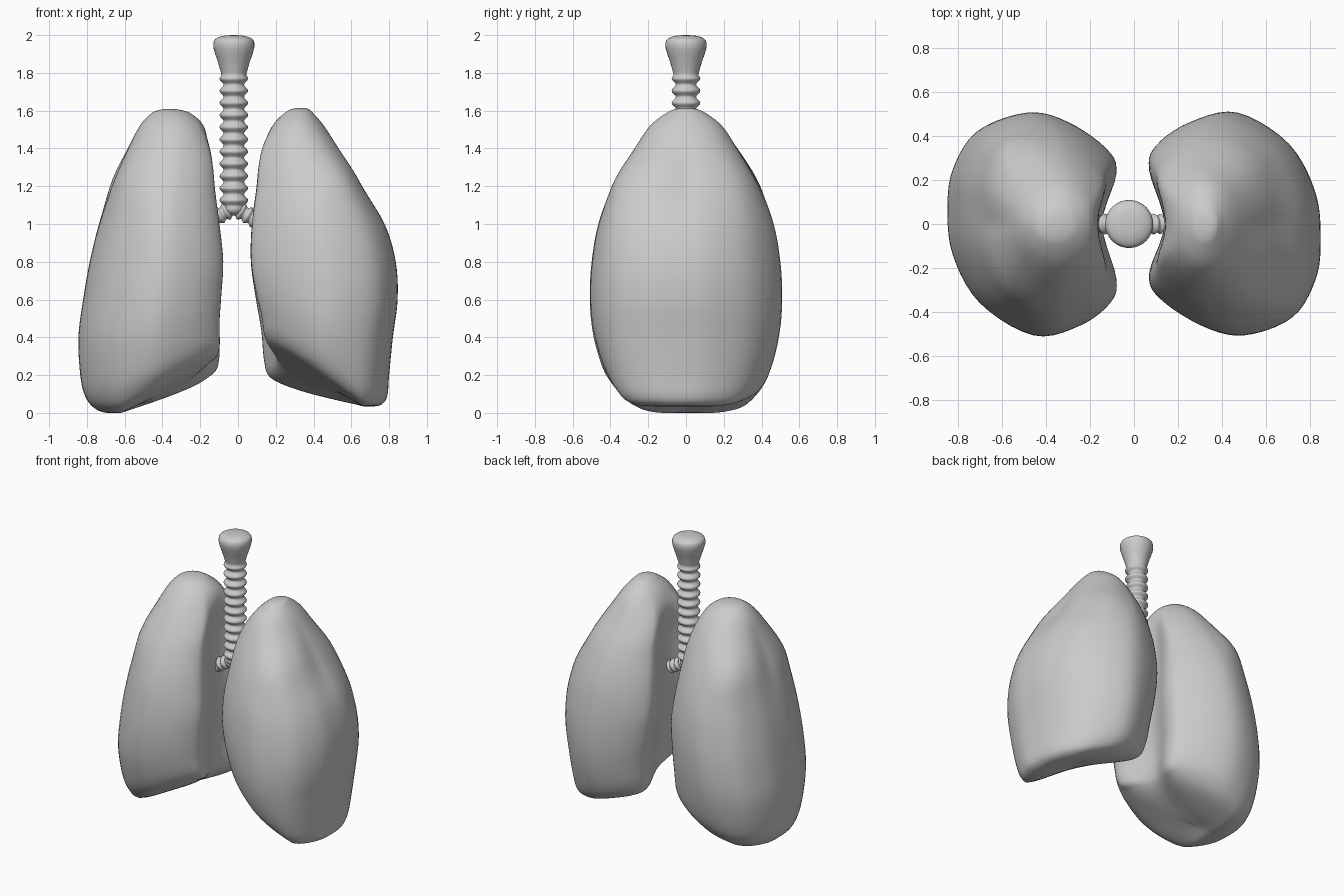
import bpy, bmesh, math
from mathutils import Vector, Matrix

if "Cube" in bpy.data.objects:
    bpy.data.objects.remove(bpy.data.objects["Cube"])


def spline(pts, steps, closed=False):
    """Catmull-Rom curve through tuples of any size."""
    n, out = len(pts), []
    pick = (lambda i: pts[i % n]) if closed else (lambda i: pts[min(max(i, 0), n - 1)])
    for i in range(n if closed else n - 1):
        quad = [pick(i + k) for k in (-1, 0, 1, 2)]
        for s in range(steps):
            t = s / steps
            out.append(tuple(0.5 * (2 * b + (c - a) * t + (2 * a - 5 * b + 4 * c - d) * t * t
                                    + (3 * b - a - 3 * c + d) * t ** 3)
                             for a, b, c, d in zip(*quad)))
    if not closed:
        out.append(tuple(pts[-1]))
    return out


def smooth(t):
    t = min(max(t, 0), 1)
    return t * t * (3 - 2 * t)


def loft(name, rings):
    """Skin a stack of equal rings and cap both ends."""
    bm = bmesh.new()
    rows = [[bm.verts.new(p) for p in ring] for ring in rings]
    n = len(rows[0])
    for a, b in zip(rows, rows[1:]):
        for i in range(n):
            j = (i + 1) % n
            bm.faces.new((a[i], a[j], b[j], b[i]))
    bm.faces.new(rows[0])
    bm.faces.new(rows[-1])
    bmesh.ops.recalc_face_normals(bm, faces=bm.faces)
    for f in bm.faces:
        f.smooth = True
    me = bpy.data.meshes.new(name)
    bm.to_mesh(me)
    bm.free()
    ob = bpy.data.objects.new(name, me)
    bpy.context.collection.objects.link(ob)
    return ob


def lathe(name, profile, start, direction, n=32):
    """Revolve (radius, distance) pairs about an axis."""
    rot = Vector(direction).to_track_quat('Z', 'Y').to_matrix().to_4x4()
    m = Matrix.Translation(start) @ rot
    return loft(name, [[m @ Vector((r * math.cos(k * math.tau / n), r * math.sin(k * math.tau / n), d))
                        for k in range(n)] for r, d in profile])


# Lung cross-section: u runs from inner to outer side, v from front to back
outline = spline([(1, -.15), (.97, .28), (.81, .72), (.5, 1), (.23, .92), (.04, .72), (0, .5),
                  (.09, 0), (0, -.46), (.06, -.68), (.3, -.92), (.54, -1), (.83, -.84),
                  (.97, -.5)], 5, True)


def lung(name, side, sections, reach, lift_front, lift_back):
    rings = []
    for z, x_in, x_out, half_y in spline(sections, 5):
        ring = []
        round_off = smooth((z - 1.25) / .33)          # oval towards the tip
        bulge = .11 * math.exp(-((z - 1.27) / .17) ** 2)  # full shoulders
        for u, v in outline:
            a, b = 2 * u - 1, -side * v if side < 0 else v
            b = -v if side < 0 else v
            ang = math.atan2(b, a)
            a += (math.cos(ang) - a) * round_off
            b += (math.sin(ang) - b) * round_off
            if a > 0:
                k = 1 + bulge * abs(math.sin(2 * ang))
                a, b = a * k, b * k
            x = x_in + (a + 1) / 2 * (x_out - x_in)
            y = b * half_y
            # Raise the underside towards the middle of the chest
            m = min(max((reach - x) / (reach - .15), 0), 1)
            f = smooth((.3 - y) / .65)
            lift = (lift_back + (lift_front - lift_back) * f) * m * max(0, 1 - z / .9) ** 2
            ring.append((side * x, y, z + lift))
        rings.append(ring)
    return loft(name, rings)


# Sections: height, inner x, outer x, half depth
lung("lung_left_of_view", -1, [
    (.01, .55, .57, .01), (0, .40, .69, .16), (.025, .23, .76, .31), (.09, .13, .81, .39),
    (.2, .10, .835, .445), (.4, .10, .845, .49), (.6, .09, .82, .505), (.8, .08, .785, .495),
    (1.0, .10, .735, .46), (1.2, .125, .665, .385), (1.4, .14, .58, .27), (1.52, .18, .52, .18),
    (1.585, .25, .46, .10), (1.605, .31, .41, .05), (1.61, .36, .37, .006)], .62, .25, .14)

lung("lung_right_of_view", 1, [
    (.05, .52, .54, .01), (.035, .42, .70, .17), (.045, .28, .76, .31), (.09, .17, .79, .39),
    (.2, .14, .80, .445), (.4, .125, .82, .49), (.6, .095, .845, .505), (.8, .07, .835, .495),
    (1.0, .075, .775, .46), (1.2, .10, .645, .385), (1.4, .12, .53, .27), (1.52, .18, .455, .19),
    (1.59, .25, .395, .10), (1.61, .29, .37, .05), (1.615, .33, .34, .006)], .66, .38, .12)

# Windpipe: ringed tube with a flared, domed top and a rounded foot
tube = [(.004, 1.045), (.035, 1.052), (.055, 1.068)]
for i in range(89):
    z = 1.085 + i * .7 / 88
    tube.append((.065 + .011 * math.cos((z - 1.125) / .0645 * math.tau), z))
tube += spline([(.068, 1.80), (.082, 1.85), (.102, 1.91), (.109, 1.945), (.104, 1.972),
                (.085, 1.987), (.05, 1.997), (.004, 2.0)], 4)
lathe("windpipe", tube, (-.022, 0, 0), (0, 0, 1))

# Two short ringed branches into the lungs
for name, side in (("branch_left_of_view", -1), ("branch_right_of_view", 1)):
    length = .155
    prof = [(.004, 0)]
    for i in range(41):
        d = length * i / 40
        prof.append((.041 + .006 * math.cos(d / .04 * math.tau), d))
    prof += [(.025, length + .012), (.004, length + .015)]
    lathe(name, prof, (-.022 + side * .005, 0, 1.085), (side * .8, 0, -.45), 24)
